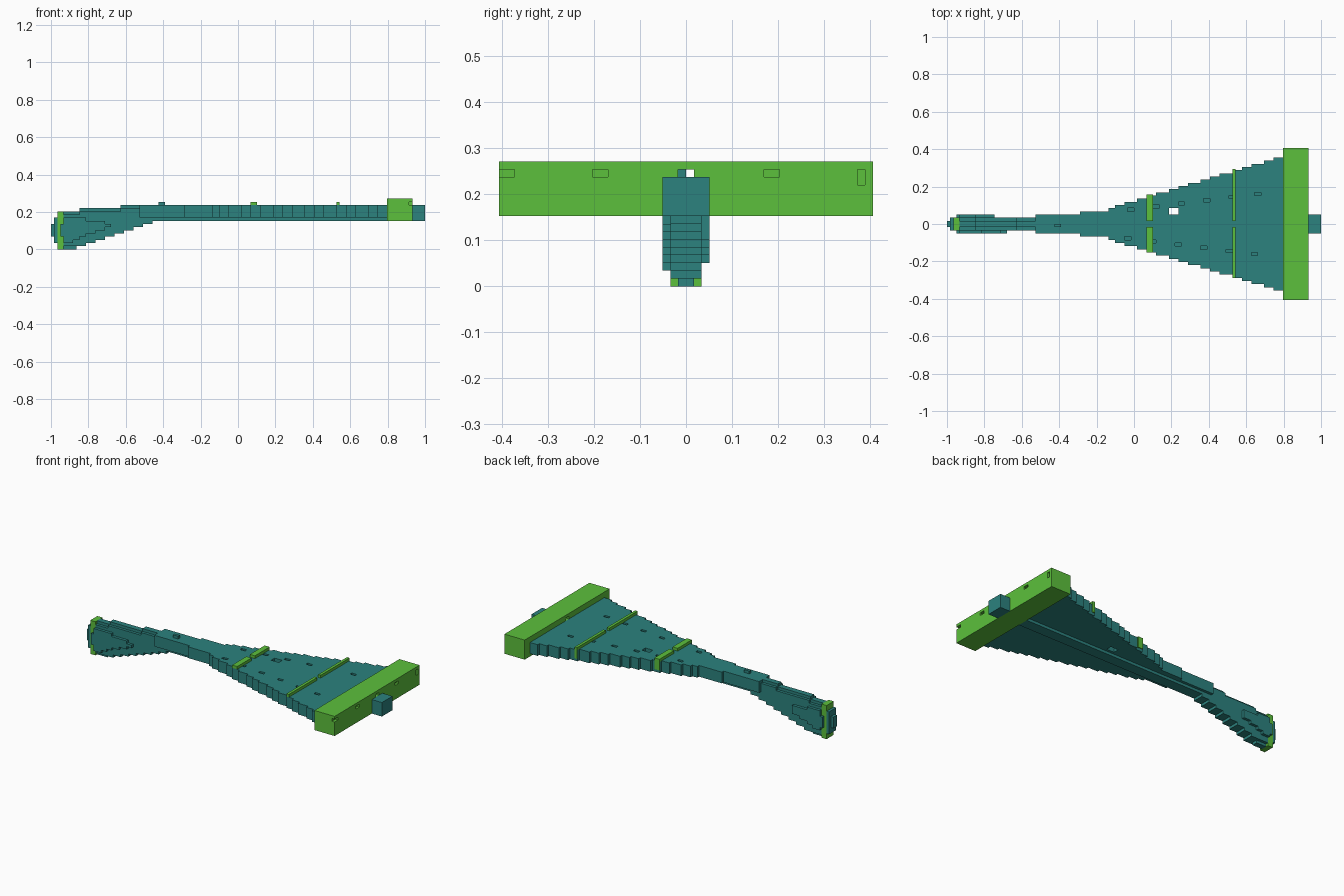
import bpy
import bmesh
from mathutils import Vector

cube = bpy.data.objects.get("Cube")
if cube:
    bpy.data.objects.remove(cube, do_unlink=True)

U = 2 / 118  # size of one block


def material(name, rgb):
    mat = bpy.data.materials.new(name)
    mat.use_nodes = True
    mat.diffuse_color = (*rgb, 1)
    mat.node_tree.nodes["Principled BSDF"].inputs["Base Color"].default_value = (*rgb, 1)
    return mat


TEAL = material("teal", (0.025, 0.223, 0.209))
GREEN = material("leaf_green", (0.107, 0.527, 0.045))


def place(i, j, k):
    """Block coordinates to model space."""
    return Vector((-1 + i * U, j * U, k * U))


def finish(name, bm, mat):
    bmesh.ops.recalc_face_normals(bm, faces=bm.faces)
    mesh = bpy.data.meshes.new(name)
    bm.to_mesh(mesh)
    bm.free()
    mesh.materials.append(mat)
    obj = bpy.data.objects.new(name, mesh)
    bpy.context.collection.objects.link(obj)
    return obj


def boxes(name, ranges, mat):
    """One object made of boxes, each given as x, y and z ranges."""
    bm = bmesh.new()
    for x, y, z in ranges:
        lo, hi = place(x[0], y[0], z[0]), place(x[1], y[1], z[1])
        for v in bmesh.ops.create_cube(bm, size=1)["verts"]:
            v.co = Vector([hi[a] if v.co[a] > 0 else lo[a] for a in range(3)])
    return finish(name, bm, mat)


def stepped(name, columns, span, mat, flat=False):
    """Extrude a stepped outline of (start, end, low, high) columns.
    Upright outlines extrude along y, flat ones along z."""
    lower = [p for a, b, lo, hi in columns for p in ((a, lo), (b, lo))]
    upper = [p for a, b, lo, hi in columns for p in ((a, hi), (b, hi))]
    path = lower + upper[::-1]
    path = [p for n, p in enumerate(path) if p != path[n - 1]]
    bm = bmesh.new()
    verts = [bm.verts.new(place(a, b, span[0]) if flat else place(a, span[0], b))
             for a, b in path]
    face = bm.faces.new(verts)
    new = bmesh.ops.extrude_face_region(bm, geom=[face])["geom"]
    shift = (span[1] - span[0]) * U
    bmesh.ops.translate(bm, vec=(0, 0, shift) if flat else (0, shift, 0),
                        verts=[g for g in new if isinstance(g, bmesh.types.BMVert)])
    return finish(name, bm, mat)


def carve(obj, ranges):
    """Cut boxes out of an object."""
    cutter = boxes("cutter", ranges, obj.data.materials[0])
    cutter.hide_render = True
    mod = obj.modifiers.new("carve", "BOOLEAN")
    mod.operation = "DIFFERENCE"
    mod.solver = "EXACT"
    mod.object = cutter
    bpy.context.view_layer.objects.active = obj
    bpy.ops.object.modifier_apply(modifier=mod.name)
    bpy.data.objects.remove(cutter, do_unlink=True)


# Grip core: underside climbs one block every three, top climbs in two steps
def under(i):
    return min(9, max(0, (i - 5) // 3))


def over(i):
    return 12 if i < 9 else 13 if i < 22 else 14


stepped("grip_ridge", [(i, i + 1, under(i), over(i)) for i in range(4, 42)],
        (-1, 1), TEAL)
stepped("grip_core", [(i, i + 1, max(1, under(i)), over(i) - (i < 28)) for i in range(4, 42)],
        (-2, 2), TEAL)

# Rounded butt and its green collar
boxes("butt_cap", [((0, 1), (-1, 1), (4, 8)), ((1, 2), (-2, 2), (2, 10))], TEAL)
boxes("collar", [((2, 4), (-2, 2), (0, 12))], GREEN)

# Cheek plates on both sides of the grip
stepped("right_cheek", [(3, 4, 4, 8), (4, 7, 2, 10), (7, 9, 3, 10), (9, 11, 4, 10),
                        (11, 14, 5, 9), (14, 17, 6, 9), (17, 19, 7, 8)],
        (-3, -2), TEAL)
stepped("left_cheek", [(3, 4, 4, 8), (4, 7, 3, 10), (7, 9, 4, 10), (9, 12, 5, 9),
                       (12, 15, 6, 9)], (2, 3), TEAL)

# Neck, keel under the blade, end peg and a small bump
boxes("neck", [((28, 42), (-3, 3), (10, 14))], TEAL)
boxes("keel", [((42, 106), (-2, 2), (9, 10))], TEAL)
boxes("end_peg", [((114, 118), (-3, 3), (9, 14))], TEAL)
boxes("neck_bump", [((34, 36), (-1, 0), (14, 15))], TEAL)


# Flared blade with rows of dents and one hole
def half_width(i):
    return 4 if i < 51 else round(5 + (i - 51) * 0.302)


blade = stepped("blade", [(i, i + 1, -half_width(i), half_width(i)) for i in range(42, 106)],
                (10, 14), TEAL, flat=True)
dents = [((57 + 8 * n, 59 + 8 * n), (4 + n, 5 + n), (13, 15)) for n in range(6)]
dents += [((56 + 8 * n, 58 + 8 * n), (-5 - n, -4 - n), (13, 15)) for n in range(6)]
hole = ((70, 73), (3, 5), (8, 16))
carve(blade, dents + [hole])

# Green cross strips with a gap at the centre, wrapping onto the left edge
for name, start, end, half in (("wide_strip", 63, 65, 9), ("thin_strip", 90, 91, 17)):
    boxes(name, [((start, end), (-half, -1), (14, 15)),
                 ((start, end), (1, half), (14, 15)),
                 ((start, end), (half, half + 0.3), (11, 15))], GREEN)

# Green end bar with a centre hole and small notches in its outer face
bar = boxes("end_bar", [((106, 114), (-24, 24), (9, 16))], GREEN)
notches = [((113, 115), y, (14, 15)) for y in ((-25, -22), (-12, -10), (10, 12))]
notches.append(((113, 115), (22, 23), (13, 15)))
carve(bar, notches + [((105, 115), (-1, 1), (14, 15))])
